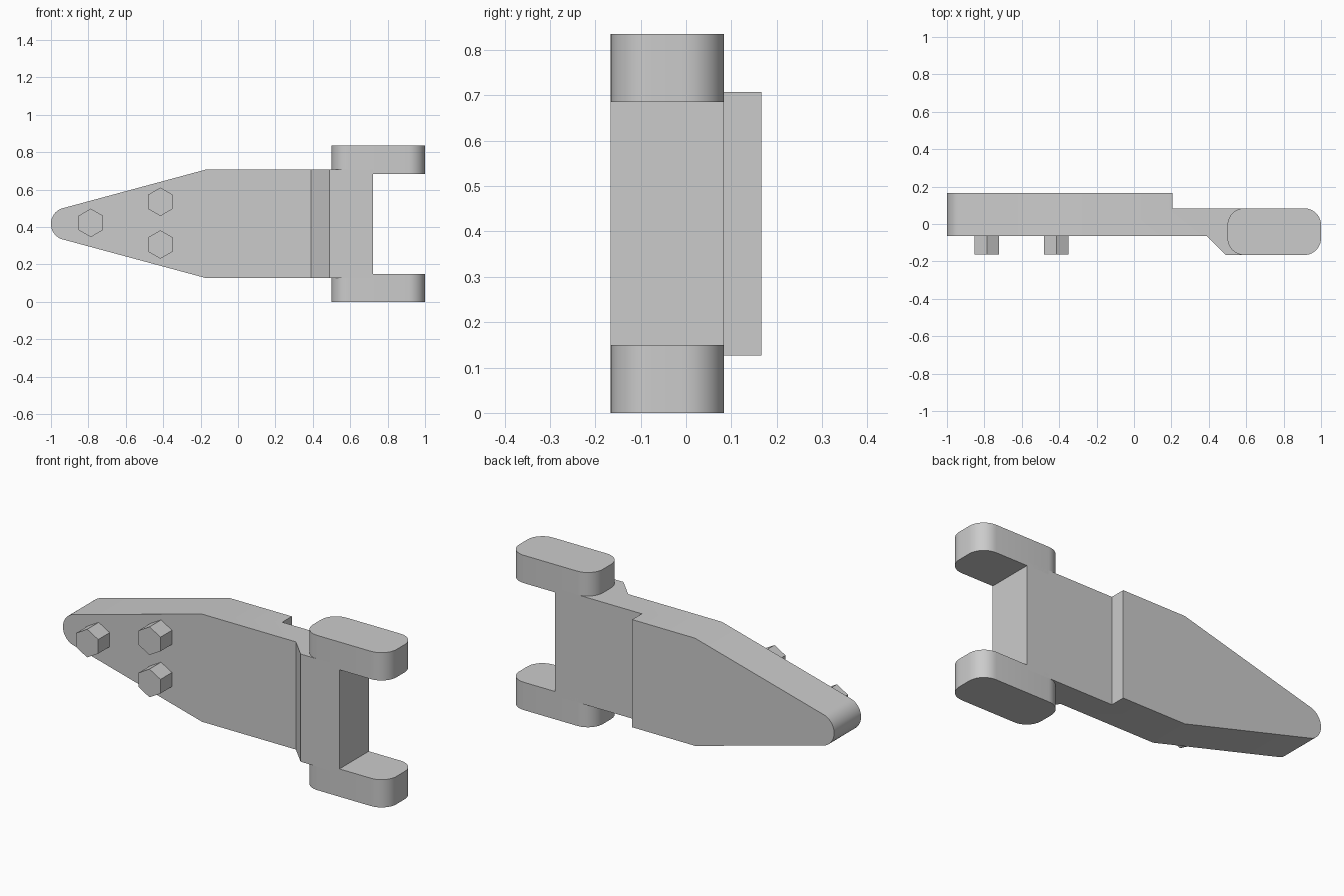
import bpy, bmesh, math
from mathutils import Vector

if "Cube" in bpy.data.objects:
    bpy.data.objects.remove(bpy.data.objects["Cube"])

MID_Z = 0.4175


def finish(name, bm):
    bmesh.ops.recalc_face_normals(bm, faces=bm.faces[:])
    mesh = bpy.data.meshes.new(name)
    bm.to_mesh(mesh)
    bm.free()
    obj = bpy.data.objects.new(name, mesh)
    bpy.context.collection.objects.link(obj)
    bpy.ops.object.select_all(action='DESELECT')
    obj.select_set(True)
    bpy.context.view_layer.objects.active = obj
    bpy.ops.object.shade_smooth_by_angle(angle=math.radians(30))
    return obj


def prism(points, start, direction):
    """Closed prism from 3D points built by 2D profile + extrusion."""
    bm = bmesh.new()
    face = bm.faces.new([bm.verts.new(Vector(p) + Vector(start)) for p in points])
    ext = bmesh.ops.extrude_face_region(bm, geom=[face], use_keep_orig=True)
    verts = [g for g in ext["geom"] if isinstance(g, bmesh.types.BMVert)]
    bmesh.ops.translate(bm, verts=verts, vec=direction)
    return bm


def round_edges(bm, edges, radius):
    bmesh.ops.bevel(bm, geom=edges, offset=radius, offset_type='OFFSET',
                    segments=10, profile=0.5, affect='EDGES')


# Tapered plate: stepped profile seen from above, extruded upwards
profile = [(-1, 0.166), (0.205, 0.166), (0.205, 0.084), (0.722, 0.084),
           (0.722, -0.166), (0.49, -0.166), (0.39, -0.064), (-1, -0.064)]
bm = prism([(x, y, 0) for x, y in profile], (0, 0, 0.127), (0, 0, 0.581))

# Slice the plate to a taper on both sides
for side in (1, -1):
    geom = bm.verts[:] + bm.edges[:] + bm.faces[:]
    cut = bmesh.ops.bisect_plane(bm, geom=geom, dist=1e-5,
                                 plane_co=(-0.17, 0, MID_Z + side * 0.2905),
                                 plane_no=(-0.27, 0, side), clear_outer=True)
    edges = [g for g in cut["geom_cut"] if isinstance(g, bmesh.types.BMEdge)]
    bmesh.ops.holes_fill(bm, edges=edges, sides=0)
bmesh.ops.remove_doubles(bm, verts=bm.verts[:], dist=1e-5)

# Rounded tip
tip = [e for e in bm.edges if all(v.co.x < -0.99 for v in e.verts)
       and abs(e.verts[0].co.y - e.verts[1].co.y) > 0.1]
round_edges(bm, tip, 0.062)
finish("tapered_plate", bm)

# Fork arms with rounded ends
for name, z in (("lower_arm", 0), ("upper_arm", 0.685)):
    bm = prism([(0.5, -0.166, 0), (1, -0.166, 0), (1, 0.084, 0), (0.5, 0.084, 0)],
               (0, 0, z), (0, 0, 0.15))
    upright = [e for e in bm.edges if abs(e.verts[0].co.z - e.verts[1].co.z) > 0.1]
    round_edges(bm, upright, 0.09)
    finish(name, bm)

# Hexagonal studs on the front
for i, (x, z) in enumerate([(-0.787, MID_Z + 0.005), (-0.415, 0.535), (-0.415, 0.307)]):
    hexagon = [(0.076 * math.sin(k * math.pi / 3), 0, 0.076 * math.cos(k * math.pi / 3))
               for k in range(6)]
    bm = prism(hexagon, (x, -0.162, z), (0, 0.11, 0))
    finish(f"hex_stud_{i + 1}", bm)
